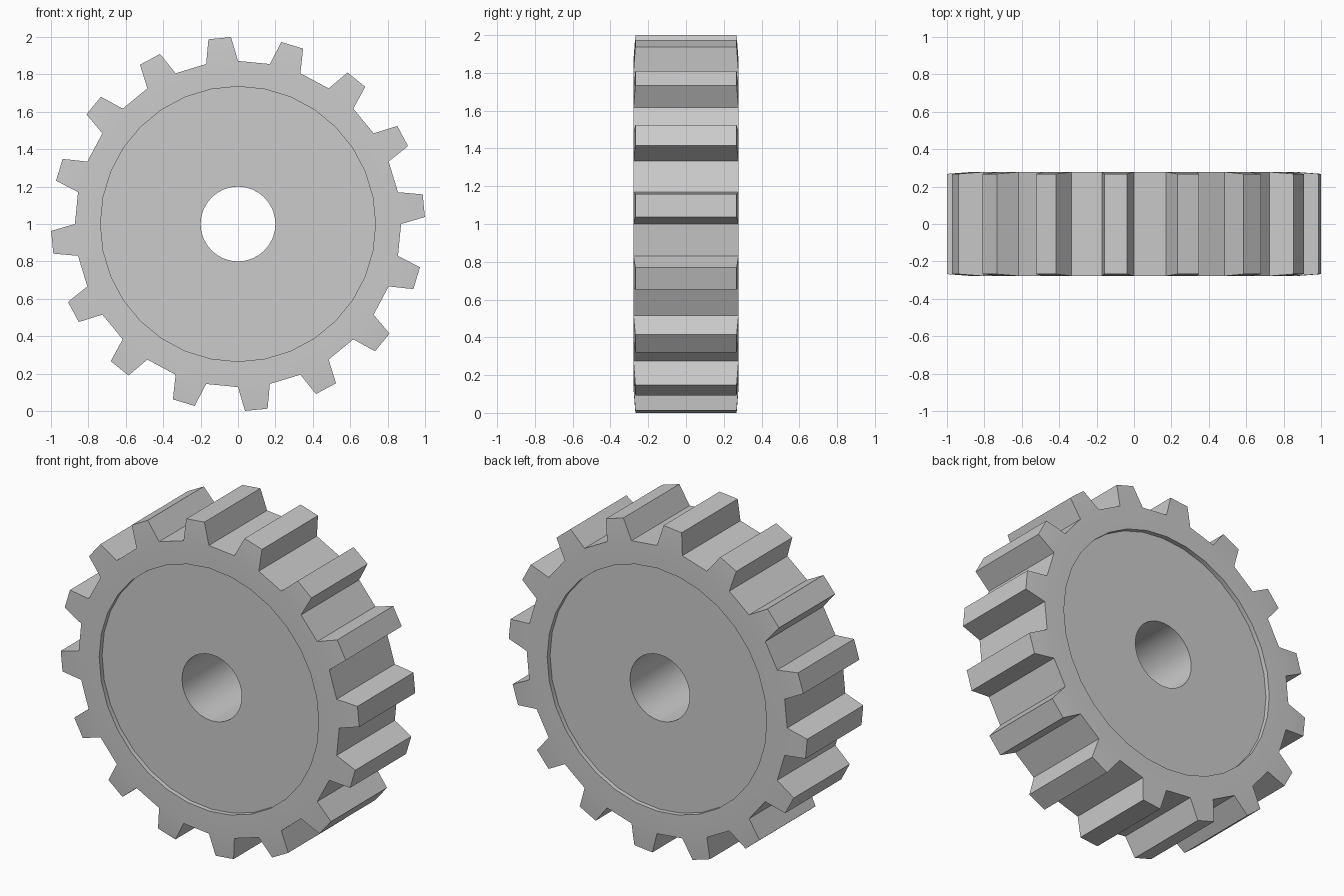
import bpy, bmesh
from math import sin, cos, pi

if "Cube" in bpy.data.objects:
    bpy.data.objects.remove(bpy.data.objects["Cube"])

TEETH = 16
N = TEETH * 2
STEP = 2 * pi / N
R_HOLE, R_RIM, R_ROOT, R_TIP = 0.2, 0.735, 0.872, 1.0
Y_WEB, Y_RIM, Y_TIP = 0.25, 0.278, 0.268
TIP_IN = 0.19          # share of the tooth width lost on each flank

bm = bmesh.new()


def pt(r, k, y):
    a = k * STEP
    return bm.verts.new((r * cos(a), y, 1 + r * sin(a)))


def ring(r, y):
    return [pt(r, k, y) for k in range(N)]


# matching loops for the two sides: hole, recessed web, raised rim, tooth roots
sides = []
for s in (-1, 1):
    loops = [ring(R_HOLE, s * Y_WEB), ring(R_RIM, s * Y_WEB),
             ring(R_RIM, s * Y_RIM), ring(R_ROOT, s * Y_RIM)]
    tips = [(pt(R_TIP, k + TIP_IN, s * Y_TIP), pt(R_TIP, k + 1 - TIP_IN, s * Y_TIP))
            for k in range(0, N, 2)]
    sides.append((loops, tips))
    # web, recess wall and rim face
    for a, b in zip(loops, loops[1:]):
        for k in range(N):
            j = (k + 1) % N
            bm.faces.new((a[k], a[j], b[j], b[k]))
    # tooth end faces
    for t, (p, q) in enumerate(tips):
        root = loops[3]
        bm.faces.new((root[2 * t], root[2 * t + 1], q, p))

# bore and toothed outer surface joining both sides
(fl, ft), (bl, bt) = sides
for k in range(N):
    j = (k + 1) % N
    bm.faces.new((fl[0][k], fl[0][j], bl[0][j], bl[0][k]))
for t in range(TEETH):
    i, j, n = 2 * t, 2 * t + 1, (2 * t + 2) % N
    front = (fl[3][i], *ft[t], fl[3][j], fl[3][n])
    back = (bl[3][i], *bt[t], bl[3][j], bl[3][n])
    for m in range(4):
        bm.faces.new((front[m], front[m + 1], back[m + 1], back[m]))

bmesh.ops.recalc_face_normals(bm, faces=bm.faces)
mesh = bpy.data.meshes.new("gear_wheel")
bm.to_mesh(mesh)
bm.free()
gear = bpy.data.objects.new("gear_wheel", mesh)
bpy.context.collection.objects.link(gear)
bpy.context.view_layer.objects.active = gear
gear.select_set(True)
bpy.ops.object.shade_smooth_by_angle(angle=pi / 6)
